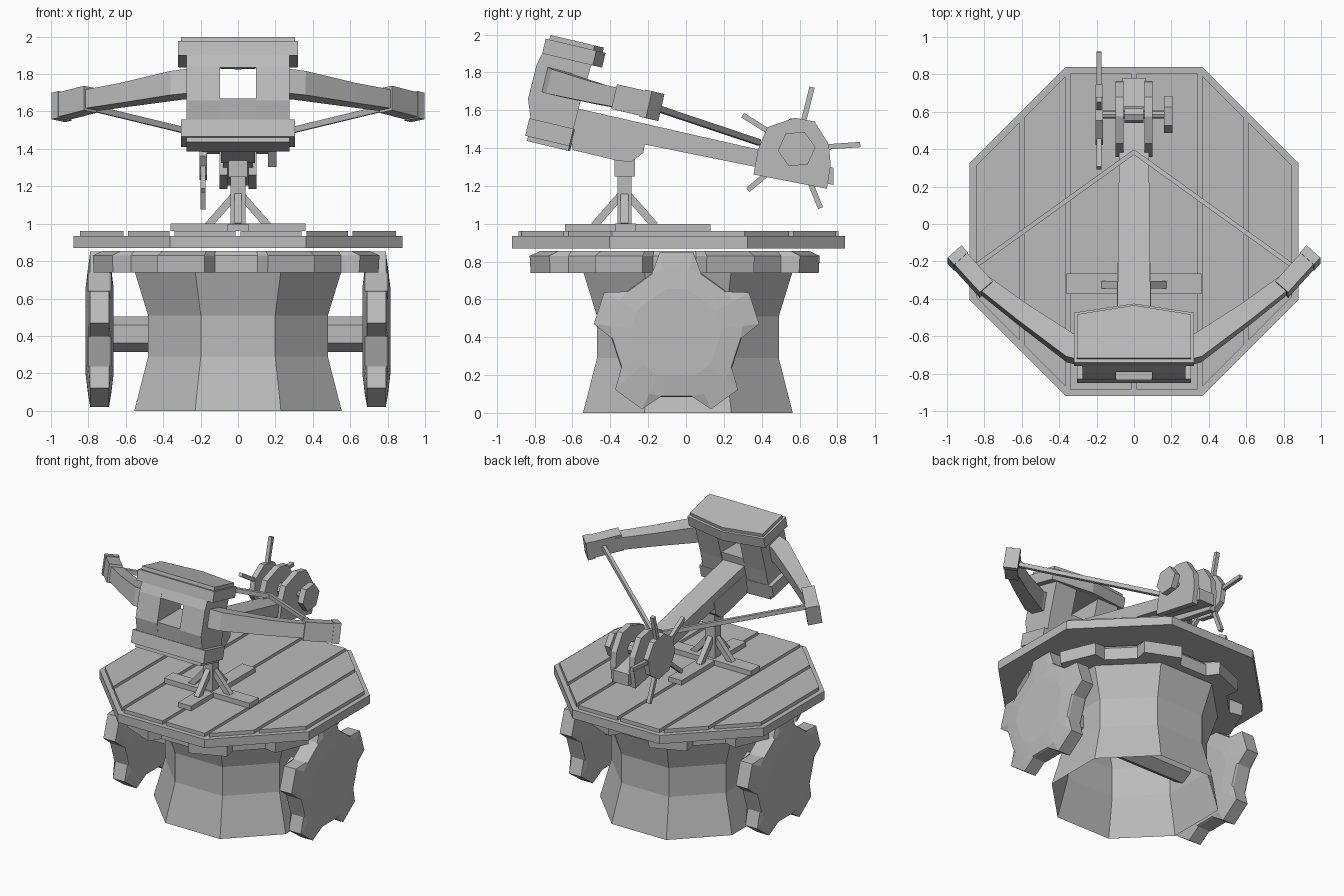
import bpy, bmesh
from math import sin, cos, radians, pi
from mathutils import Vector

if "Cube" in bpy.data.objects:
    bpy.data.objects.remove(bpy.data.objects["Cube"])

grey = bpy.data.materials.new("plain_grey")
grey.use_nodes = True
grey.diffuse_color = (0.5, 0.5, 0.5, 1)
grey.node_tree.nodes["Principled BSDF"].inputs["Base Color"].default_value = (0.5, 0.5, 0.5, 1)


def finish(name, bm):
    bmesh.ops.recalc_face_normals(bm, faces=bm.faces)
    mesh = bpy.data.meshes.new(name)
    bm.to_mesh(mesh)
    bm.free()
    mesh.materials.append(grey)
    ob = bpy.data.objects.new(name, mesh)
    bpy.context.scene.collection.objects.link(ob)
    return ob


def loft(name, rings, caps=True):
    """Skin a list of equally long rings of points."""
    bm = bmesh.new()
    rows = [[bm.verts.new(p) for p in ring] for ring in rings]
    n = len(rows[0])
    for a, b in zip(rows, rows[1:]):
        for i in range(n):
            j = (i + 1) % n
            bm.faces.new((a[i], a[j], b[j], b[i]))
    if caps:
        bm.faces.new(rows[0])
        bm.faces.new(rows[-1])
    return finish(name, bm)


def box(name, x0, x1, y0, y1, z0, z1):
    return loft(name, [[(x0, y0, z), (x1, y0, z), (x1, y1, z), (x0, y1, z)] for z in (z0, z1)])


def side_prism(name, profile, x0, x1):
    return loft(name, [[(x, y, z) for y, z in profile] for x in (x0, x1)])


def ngon(n, r, turn=0.0):
    return [(r * cos(turn + 2 * pi * i / n), r * sin(turn + 2 * pi * i / n)) for i in range(n)]


def gear(n, tip, root, tip_half, root_half, turn):
    pts = []
    for i in range(n):
        mid = turn + 360 * i / n
        for da, r in ((-root_half, root), (-tip_half, tip), (tip_half, tip), (root_half, root)):
            a = radians(mid + da)
            pts.append((r * cos(a), r * sin(a)))
    return pts


def disc(name, n, r, x0, x1, y, z, turn=0.0):
    return side_prism(name, [(y + a, z + b) for a, b in ngon(n, r, turn)], x0, x1)


TILT_UP = Vector((0, 0.23, 0.973))


def bar(name, path, sizes, up=Vector((0, 0, 1))):
    """Rectangular bar along a path; sizes are half width and half height."""
    path = [Vector(p) for p in path]
    rings = []
    for i, p in enumerate(path):
        d = (path[min(i + 1, len(path) - 1)] - path[max(i - 1, 0)]).normalized()
        side = d.cross(up).normalized()
        top = side.cross(d).normalized()
        w, h = sizes[min(i, len(sizes) - 1)]
        rings.append([p + side * (w * a) + top * (h * b)
                      for a, b in ((1, 1), (-1, 1), (-1, -1), (1, -1))])
    return loft(name, rings)


def tilted_slab(name, plan, y, z, low, high):
    """Plan outline lying in the tilted frame of the bow."""
    along = Vector((0, 0.973, -0.23))
    base = Vector((0, y, z))
    return loft(name, [[base + Vector((u, 0, 0)) + along * v + TILT_UP * h for u, v in plan]
                       for h in (low, high)])


# Flared hollow pedestal
loft("pedestal", [[(a, b + 0.01, z) for a, b in ngon(8, r, pi / 8)]
                  for z, r in ((0, 0.6), (0.29, 0.52), (0.51, 0.52), (0.75, 0.6))], caps=False)

# Axle and toothed wheels
disc("axle", 6, 0.095, -0.7, 0.7, -0.05, 0.41, pi / 6)
for side, s in (("left", 1), ("right", -1)):
    rings = []
    for off, tip, root in ((-0.075, 0.24, 0.23), (-0.062, 0.35, 0.34), (-0.05, 0.44, 0.345),
                           (0.05, 0.44, 0.345), (0.062, 0.35, 0.34), (0.075, 0.24, 0.23)):
        rings.append([(s * 0.74 + off, a - 0.05, b + 0.42)
                      for a, b in gear(5, tip, root, 11.5, 22, 90)])
    loft(side + "_wheel", rings)

# Turning gear under the platform
loft("turntable_gear", [[(a - 0.01, b - 0.06, z) for a, b in gear(8, tip, root, 10, 13, 22.5)]
                        for z, tip, root in ((0.74, 0.78, 0.69), (0.83, 0.785, 0.69), (0.855, 0.73, 0.67))])


# Octagonal platform
def octagon(inset):
    r = 0.88 - inset
    return [(a, b - 0.04) for a, b in ngon(8, r / cos(pi / 8), pi / 8)]


loft("platform", [[(a, b, z) for a, b in octagon(0)] for z in (0.87, 0.935)])

# Planks, each a slice of the octagon
cuts = [-0.9, -0.6, -0.353, 0, 0.353, 0.6, 0.9]
for i, (x0, x1) in enumerate(zip(cuts, cuts[1:])):
    ob = loft("plank_%d" % (i + 1), [[(a, b, z) for a, b in octagon(0.035)] for z in (0.935, 0.962)])
    bm = bmesh.new()
    bm.from_mesh(ob.data)
    for x, n in ((x0 + 0.013, -1), (x1 - 0.013, 1)):
        geom = bm.verts[:] + bm.edges[:] + bm.faces[:]
        bmesh.ops.bisect_plane(bm, geom=geom, plane_co=(x, 0, 0), plane_no=(n, 0, 0), clear_outer=True)
        bmesh.ops.holes_fill(bm, edges=[e for e in bm.edges if e.is_boundary])
    bm.to_mesh(ob.data)
    bm.free()

# Stand: crossed feet, post and braces
box("cross_foot", -0.36, 0.36, -0.375, -0.265, 0.962, 1.0)
box("long_foot", -0.055, 0.055, -0.64, 0.13, 0.962, 0.998)
box("post", -0.04, 0.04, -0.362, -0.288, 0.99, 1.26)
box("post_collar", -0.052, 0.052, -0.378, -0.27, 1.25, 1.36)
for i, (dx, dy) in enumerate(((1, 0), (-1, 0), (0, 1), (0, -1))):
    bar("brace_%d" % (i + 1), [(dx * 0.16, -0.325 + dy * 0.16, 0.99), (dx * 0.02, -0.325 + dy * 0.02, 1.15)],
        [(0.02, 0.02)], Vector((dy, dx, 0)))

# Stock with its keel
loft("stock", [[(sx * w, y, z) for sx, z in ((-1, lo), (1, lo), (1, hi), (-1, hi))]
               for y, w, lo, hi in ((-0.62, 0.09, 1.5, 1.62), (0.37, 0.08, 1.3, 1.395), (0.78, 0.065, 1.205, 1.295))])
side_prism("keel", [(-0.62, 1.55), (-0.6, 1.39), (-0.37, 1.335), (-0.29, 1.325), (-0.225, 1.375),
                    (-0.21, 1.47)], -0.092, 0.092)

# Head: curved block with a window
sides = [(-0.755, 1.91), (-0.79, 1.84), (-0.835, 1.66), (-0.82, 1.54), (-0.6, 1.48), (-0.565, 1.62), (-0.5, 1.84)]
for side, s in (("left", 1), ("right", -1)):
    side_prism(side + "_head_block", sides, s * 0.095, s * 0.275)
side_prism("window_sill", [(-0.833, 1.67), (-0.82, 1.54), (-0.6, 1.48), (-0.57, 1.62), (-0.56, 1.67)], -0.095, 0.095)
side_prism("window_lintel", [(-0.755, 1.91), (-0.79, 1.835), (-0.5, 1.835)], -0.095, 0.095)


def cap_plan(w, front, back, peak):
    return [(-w, front), (w, front), (w, back), (0, peak), (-w, back)]


tilted_slab("head_cap", cap_plan(0.32, 0, 0.275, 0.325), -0.76, 1.9, 0, 0.08)
tilted_slab("head_cap_top", cap_plan(0.305, 0.02, 0.26, 0.31), -0.76, 1.9, 0.08, 0.105)
tilted_slab("head_base", cap_plan(0.305, 0, 0.24, 0.25), -0.85, 1.465, 0, 0.095)
tilted_slab("head_base_bottom", cap_plan(0.275, 0.015, 0.24, 0.25), -0.85, 1.465, -0.025, 0)

# Bow limbs, tips and string
for side, s in (("left", 1), ("right", -1)):
    bar(side + "_limb", [(s * 0.2, -0.7, 1.755), (s * 0.33, -0.67, 1.74), (s * 0.6, -0.48, 1.69),
                         (s * 0.85, -0.29, 1.65)],
        [(0.065, 0.068), (0.063, 0.066), (0.05, 0.055), (0.042, 0.05)], TILT_UP)
    bar(side + "_limb_tip", [(s * 0.79, -0.35, 1.665), (s * 0.94, -0.185, 1.627)], [(0.046, 0.067)], TILT_UP)
    bar(side + "_limb_end", [(s * 0.925, -0.2, 1.63), (s * 0.96, -0.163, 1.622)], [(0.05, 0.073)], TILT_UP)
    bar(side + "_string", [(s * 0.87, -0.24, 1.64), (0, 0.385, 1.43)], [(0.012, 0.016)])
    # Winch cheeks beside the stock
    side_prism(side + "_winch_cheek", [(0.357, 1.26), (0.38, 1.39), (0.43, 1.51), (0.575, 1.56), (0.68, 1.54),
                                       (0.755, 1.42), (0.765, 1.31), (0.745, 1.185)], s * 0.055, s * 0.1)

# Winch: shaft, spool, knob and spoked wheel
CY, CZ = 0.585, 1.395
disc("winch_shaft", 8, 0.022, -0.19, 0.18, CY, CZ)
disc("winch_spool", 8, 0.045, -0.05, 0.05, CY, CZ)
disc("winch_knob", 6, 0.1, 0.16, 0.205, CY, CZ, 0.1)
disc("spoke_hub", 8, 0.165, -0.205, -0.165, CY, CZ, 0.2)
for i in range(5):
    a = radians(4 + 72 * i)
    bar("spoke_%d" % (i + 1), [(-0.187, CY + r * cos(a), CZ + r * sin(a)) for r in (0.1, 0.337)],
        [(0.014, 0.014)], Vector((1, 0, 0)))
